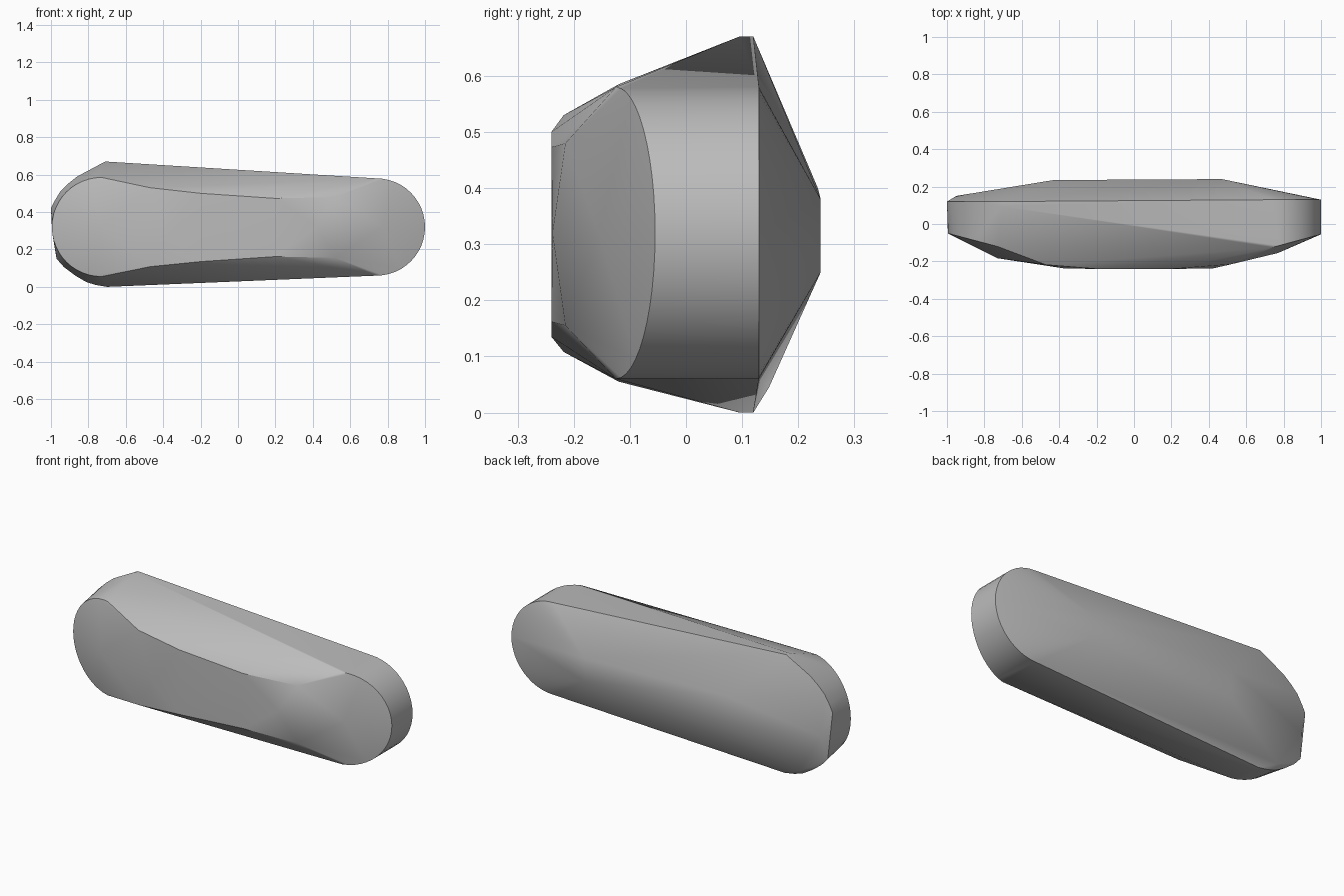
import bpy
import bmesh
import math
from mathutils import Vector

default = bpy.data.objects.get("Cube")
if default:
    bpy.data.objects.remove(default)

MID = 0.32  # height of the long axis
STEPS = 24


def round_end(cx, radius, side, y_mid, y_tip):
    """Half circle in the upright plane, swept back towards its tip."""
    pts = []
    for i in range(STEPS + 1):
        a = -math.pi / 2 + math.pi * i / STEPS
        reach = math.cos(a)
        pts.append((cx + side * radius * reach,
                    y_mid + (y_tip - y_mid) * reach,
                    MID + radius * math.sin(a)))
    return pts


points = []

# Right-hand rounded end: front rim and back rim of a straight wall
points += round_end(0.74, 0.26, 1, -0.125, -0.055)
points += round_end(0.74, 0.26, 1, 0.13, 0.13)

# Left-hand rounded front rim
points += round_end(-0.73, 0.265, -1, -0.12, -0.05)

# Wider back outline on the left end: cut upper corner, rounded lower one
points += [(x, 0.12, z) for x, z in (
    (-0.71, 0.67), (-0.86, 0.59), (-0.91, 0.55), (-0.95, 0.51), (-0.98, 0.46),
    (-1.0, 0.42), (-0.97, 0.15), (-0.93, 0.105), (-0.87, 0.06),
    (-0.81, 0.025), (-0.76, 0.01), (-0.7, 0.0))]
points += [(-0.71, 0.095, 0.67), (-0.7, 0.095, 0.0),
           (-0.95, 0.15, 0.28), (-0.8, 0.148, 0.045)]

# Front ridge, upper and lower corner at each station
for x, y, top, bottom in ((-0.47, -0.218, 0.53, 0.108),
                          (-0.2, -0.24, 0.5, 0.135),
                          (0.2, -0.24, 0.473, 0.162),
                          (0.52, -0.215, 0.48, 0.155)):
    points += [(x, y, top), (x, y, bottom)]

# Front facet centres
points += [(-0.73, -0.183, MID), (-0.37, -0.238, 0.27),
           (0.42, -0.238, MID), (0.77, -0.155, MID)]

# Narrow flat strip along the back
points += [(-0.43, 0.235, 0.4), (-0.43, 0.235, 0.245),
           (0.47, 0.24, 0.38), (0.47, 0.24, 0.25)]

# Skin the outlines into one faceted body
bm = bmesh.new()
for p in points:
    bm.verts.new(Vector(p))
bmesh.ops.remove_doubles(bm, verts=bm.verts[:], dist=0.001)
bmesh.ops.convex_hull(bm, input=bm.verts[:])
loose = [v for v in bm.verts if not v.link_faces]
bmesh.ops.delete(bm, geom=loose, context='VERTS')
bmesh.ops.dissolve_limit(bm, angle_limit=math.radians(0.5),
                         verts=bm.verts[:], edges=bm.edges[:])
bmesh.ops.recalc_face_normals(bm, faces=bm.faces[:])
mesh = bpy.data.meshes.new("faceted_body")
bm.to_mesh(mesh)
bm.free()
body = bpy.data.objects.new("faceted_body", mesh)
bpy.context.collection.objects.link(body)

# Plain grey material
grey = bpy.data.materials.new("plain_grey")
grey.use_nodes = True
colour = (0.5, 0.5, 0.5, 1.0)
grey.diffuse_color = colour
for node in grey.node_tree.nodes:
    if node.type == 'BSDF_PRINCIPLED':
        node.inputs["Base Color"].default_value = colour
mesh.materials.append(grey)

# Smooth shading with crisp rims
bpy.ops.object.select_all(action='DESELECT')
body.select_set(True)
bpy.context.view_layer.objects.active = body
bpy.ops.object.shade_smooth_by_angle(angle=math.radians(30))
